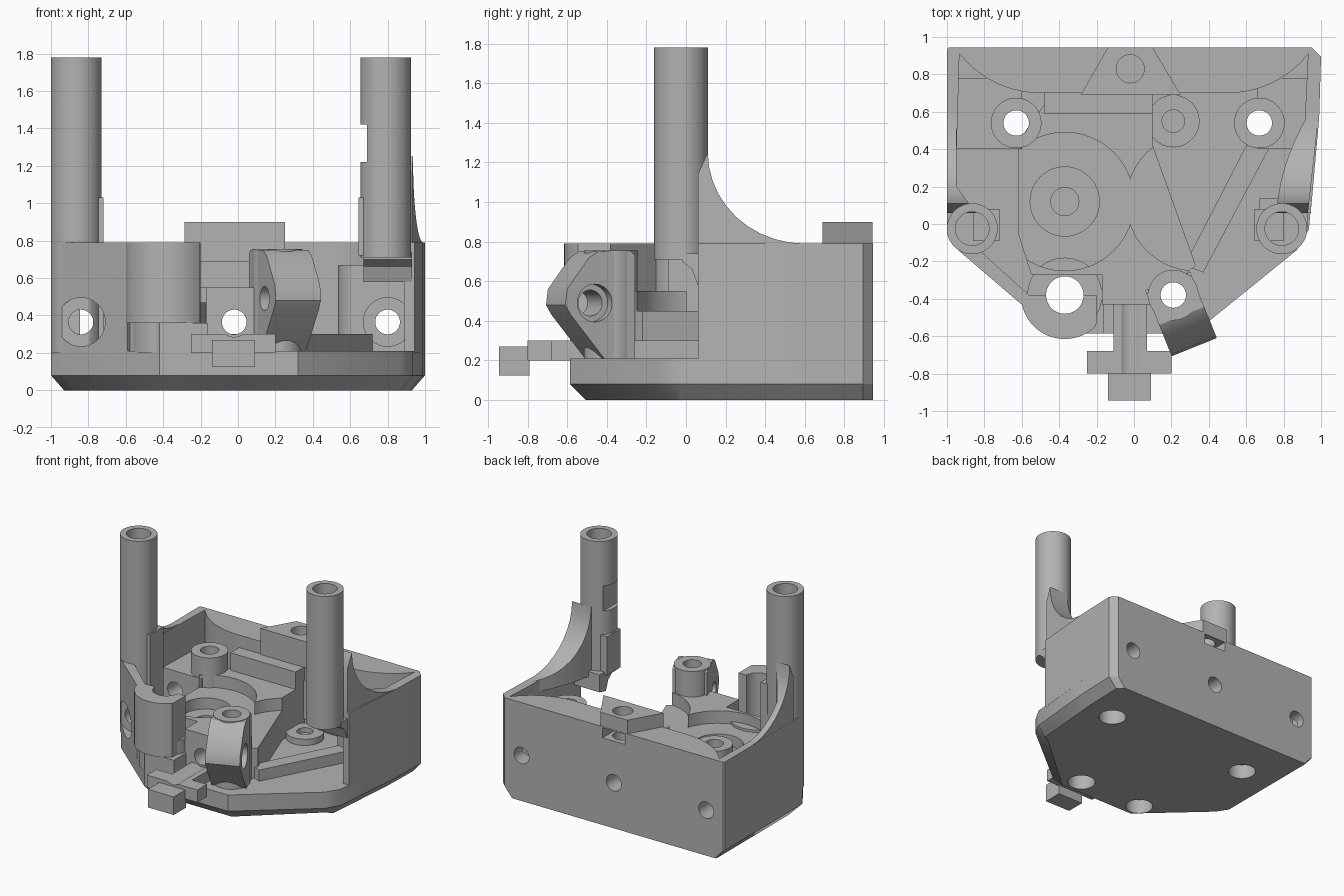
import bpy, bmesh, math
from mathutils import Matrix, Vector

cube = bpy.data.objects.get("Cube")
if cube:
    bpy.data.objects.remove(cube, do_unlink=True)

GREY = (0.45, 0.45, 0.45, 1)
mat = bpy.data.materials.new("plain grey")
mat.use_nodes = True
mat.diffuse_color = GREY
mat.node_tree.nodes["Principled BSDF"].inputs["Base Color"].default_value = GREY


def finish(name, bm):
    bmesh.ops.recalc_face_normals(bm, faces=bm.faces)
    me = bpy.data.meshes.new(name)
    bm.to_mesh(me)
    bm.free()
    me.materials.append(mat)
    ob = bpy.data.objects.new(name, me)
    bpy.context.collection.objects.link(ob)
    return ob


def loft(name, rings):
    bm = bmesh.new()
    loops = [[bm.verts.new(p) for p in ring] for ring in rings]
    n = len(loops[0])
    for a, b in zip(loops, loops[1:]):
        for i in range(n):
            bm.faces.new((a[i], a[(i + 1) % n], b[(i + 1) % n], b[i]))
    bm.faces.new(loops[0])
    bm.faces.new(loops[-1])
    return finish(name, bm)


def prism(name, pts, lo, hi, axis="z"):
    place = (lambda a, b, h: (a, b, h)) if axis == "z" else (lambda a, b, h: (h, a, b))
    return loft(name, [[place(a, b, h) for a, b in pts] for h in (lo, hi)])


def box(name, x0, x1, y0, y1, z0, z1):
    return prism(name, [(x0, y0), (x1, y0), (x1, y1), (x0, y1)], z0, z1)


def cyl(name, a, b, r, sides=48):
    a, b = Vector(a), Vector(b)
    bm = bmesh.new()
    turn = (b - a).to_track_quat("Z", "Y").to_matrix().to_4x4()
    bmesh.ops.create_cone(bm, cap_ends=True, segments=sides, radius1=r, radius2=r,
                          depth=(b - a).length, matrix=Matrix.Translation((a + b) / 2) @ turn)
    return finish(name, bm)


def post(name, x, y, z0, z1, r):
    return cyl(name, (x, y, z0), (x, y, z1), r)


def arc(cx, cy, r, a0, a1, n=16):
    angles = [math.radians(a0 + (a1 - a0) * i / n) for i in range(n + 1)]
    return [(cx + r * math.cos(a), cy + r * math.sin(a)) for a in angles]


def cut(parts, cutters):
    for ob in parts:
        for c in cutters:
            m = ob.modifiers.new("cut", "BOOLEAN")
            m.operation, m.solver, m.object = "DIFFERENCE", "EXACT", c
        bpy.context.view_layer.update()
        deps = bpy.context.evaluated_depsgraph_get()
        me = bpy.data.meshes.new_from_object(ob.evaluated_get(deps))
        ob.modifiers.clear()
        ob.data = me
    for c in cutters:
        bpy.data.objects.remove(c, do_unlink=True)


# base plate with chamfered lower edge
front = [(-1, -.05), (-.94, -.14), (-.42, -.585), (.32, -.585), (.87, -.14), (.935, -.03)]
outline = [(-1, .935), (-.99, .945), (.95, .945), (1, .895), (.99, .57)][::-1]
outline = front + outline
inset = [(x * .93, y + .08 if y < -.04 else y) for x, y in outline]
base = loft("base_plate", [[(x, y, 0) for x, y in inset],
                           [(x, y, .08) for x, y in outline],
                           [(x, y, .21) for x, y in outline]])

# outer wall, open at the front left corner
scoop_l = arc(-.5, 1.25, .55, 218, 270, 10)
scoop_r = arc(.5, 1.25, .55, 270, 322, 10)
wall_pts = [(.945, .06), (.99, .57), (1, .895), (.95, .945), (-.99, .945), (-1, .935),
            (-1, -.05), (-.94, -.14), (-.59, -.44), (-.55, -.39), (-.86, -.11), (-.96, -.02)]
wall = prism("outer_wall", wall_pts + scoop_l + scoop_r + [(.93, .9), (.89, .06)], .2, .79)
front_wall = prism("front_wall", [(-.6, -.4), (-.42, -.585), (-.16, -.585), (-.16, -.42)], .2, .36)

# flares that sweep the side walls up into the pillars
sweep = [(.06, 1.14)] + [(.6 - .49 * math.sin(t), 1.25 - .46 * math.cos(t))
                         for t in [math.radians(9 * i) for i in range(10, -1, -1)]]


def flare(name, inner, outer, foot):
    loft(name, [[(inner(y), y, foot), (outer(y), y, foot), (outer(y), y, z), (inner(y), y, z)]
                for y, z in sweep])


flare("left_flare", lambda y: .76 + .5 * y * y, lambda y: .93 + .11 * (y - .06), .7)
flare("right_flare", lambda y: -.8 - .15 * min(1, y / .2), lambda y: -.999, .2)

# tall pillars
pillar_r = post("right_pillar", -.865, -.025, .2, 1.78, .136)
pillar_l = post("left_pillar", .79, -.025, .71, 1.78, .136)
key_r = box("right_pillar_key", -.86, -.72, -.09, .08, .2, 1.03)
key_l = box("left_pillar_key", .645, .8, -.09, .08, .72, 1.03)
prism("left_pillar_web", [(.14, .6), (.14, .74), (-.02, .74), (-.02, .7),
                          (.03, .66), (.06, .58)], .67, .93, "x")
cut([pillar_r, pillar_l], [post("bore", x, -.025, .9, 2, .09) for x in (-.865, .79)])
cut([pillar_l, key_l], [box("notch", .6, .69, -.3, .3, 1.22, 1.42)])

# rear mounting pad
pad = prism("rear_pad", [(-.285, .69), (.25, .69), (.1, .943), (-.14, .943)], .69, .9)
cut([pad, wall], [box("nut_slot", -.12, .08, .73, 1, .7, .78),
                  post("pad_bore", -.02, .83, .5, 1, .075)])

# gear housing with twin gear pockets and bearing seat
housing = prism("gear_housing", [(-.45, .68), (-.62, .44), (-.62, -.05), (-.55, -.27),
                                 (-.17, -.27), (-.17, -.43), (.1, -.43), (.33, -.22),
                                 (.1, .42), (.1, .68)], .2, .55)
cut([housing], [post("pocket_a", -.37, .12, .45, 1, .37), post("pocket_b", .33, .12, .45, 1, .37)])
cut([housing], [post("bearing_seat", -.37, .12, .36, 1, .185)])
cut([housing, base], [post("shaft_bore", -.37, .12, .15, 1, .075)])
ledge = box("rear_ledge", -.48, .1, .59, .72, .2, .69)

# screw bosses and side blocks
boss_r = post("right_rear_boss", -.63, .54, .2, .69, .135)
boss_l = post("left_rear_boss", .67, .54, .2, .67, .135)
side_r = box("right_side_block", -.97, -.6, .4, .78, .2, .52)
side_l = box("left_side_block", .66, .94, .4, .78, .2, .6)
pin_boss = post("pin_boss", .21, .55, .2, .26, .14)
cut([pin_boss], [post("pin_bore", .21, .55, .22, 1, .06)])
front_boss = post("front_boss", -.37, -.38, .2, .47, .2)
guard_pts = [(min(x, -.2), y) for x, y in arc(-.37, -.38, .235, 180, 360, 24)
             if x < -.2 or y < -.4]
guard = prism("front_boss_guard", guard_pts + [(-.2, -.38)], .36, .79)

# diagonal floor rib
prism("floor_rib", [(.27, -.22), (.37, -.26), (.72, .4), (.6, .42)], .2, .3)

# angled clamp with cross hole
clamp = prism("clamp_block", [(.08, .2), (.08, .73), (.06, .75), (-.12, .75), (-.17, .72),
                              (-.29, .56), (-.3, .48), (-.27, .43), (-.08, .2)], -.13, .13, "x")
cross = cyl("cross_bore", (-.5, -.14, .49), (.5, -.14, .49), .065)
sink = cyl("cross_sink", (.07, -.14, .49), (.5, -.14, .49), .095)
for ob in (clamp, cross, sink):
    ob.data.transform(Matrix.Translation((.21, -.38, 0)) @ Matrix.Rotation(math.radians(22), 4, "Z"))
clamp_post = post("clamp_post", .21, -.38, .2, .755, .135)
cut([clamp, clamp_post], [cross, sink])

# front guide channel and tee
channel = box("guide_channel", -.11, .07, -.8, -.4, .2, .3)
tee = box("guide_tee", -.25, .2, -.8, -.68, .2, .3)
box("guide_tip", -.14, .09, -.944, -.79, .125, .27)
cut([channel, tee], [cyl("groove", (-.02, -1, .365), (-.02, -.42, .365), .08)])

# vertical screw holes, widened from below
for x, y, r, parts in ((-.63, .54, .068, [boss_r, side_r]),
                       (.67, .54, .068, [boss_l, side_l]),
                       (-.37, -.38, .1, [front_boss, guard, front_wall]),
                       (.21, -.38, .068, [clamp, clamp_post, housing])):
    cut(parts + [base], [post("hole", x, y, -.1, 1, r)])
    cut([base], [post("head_recess", x, y, -.1, .12, .105)])

# long horizontal screw holes and counterbores
for x, parts in ((-.84, [wall, pillar_r, key_r, side_r, boss_r]), (.8, [wall, side_l, boss_l]),
                 (-.02, [wall, housing, ledge])):
    cut(parts, [cyl("bolt_hole", (x, -1, .365), (x, 1, .365), .066)])
cut([wall, pillar_r], [cyl("counterbore", (-.84, -1, .365), (-.84, -.14, .365), .13)])
cut([side_l, boss_l], [cyl("counterbore", (.8, .3, .365), (.8, .43, .365), .13)])

# smooth curved surfaces, keep hard edges
for ob in list(bpy.context.scene.objects):
    if ob.type == "MESH" and mat.name in ob.data.materials:
        bpy.ops.object.select_all(action="DESELECT")
        ob.select_set(True)
        bpy.context.view_layer.objects.active = ob
        bpy.ops.object.shade_smooth_by_angle(angle=math.radians(30))
